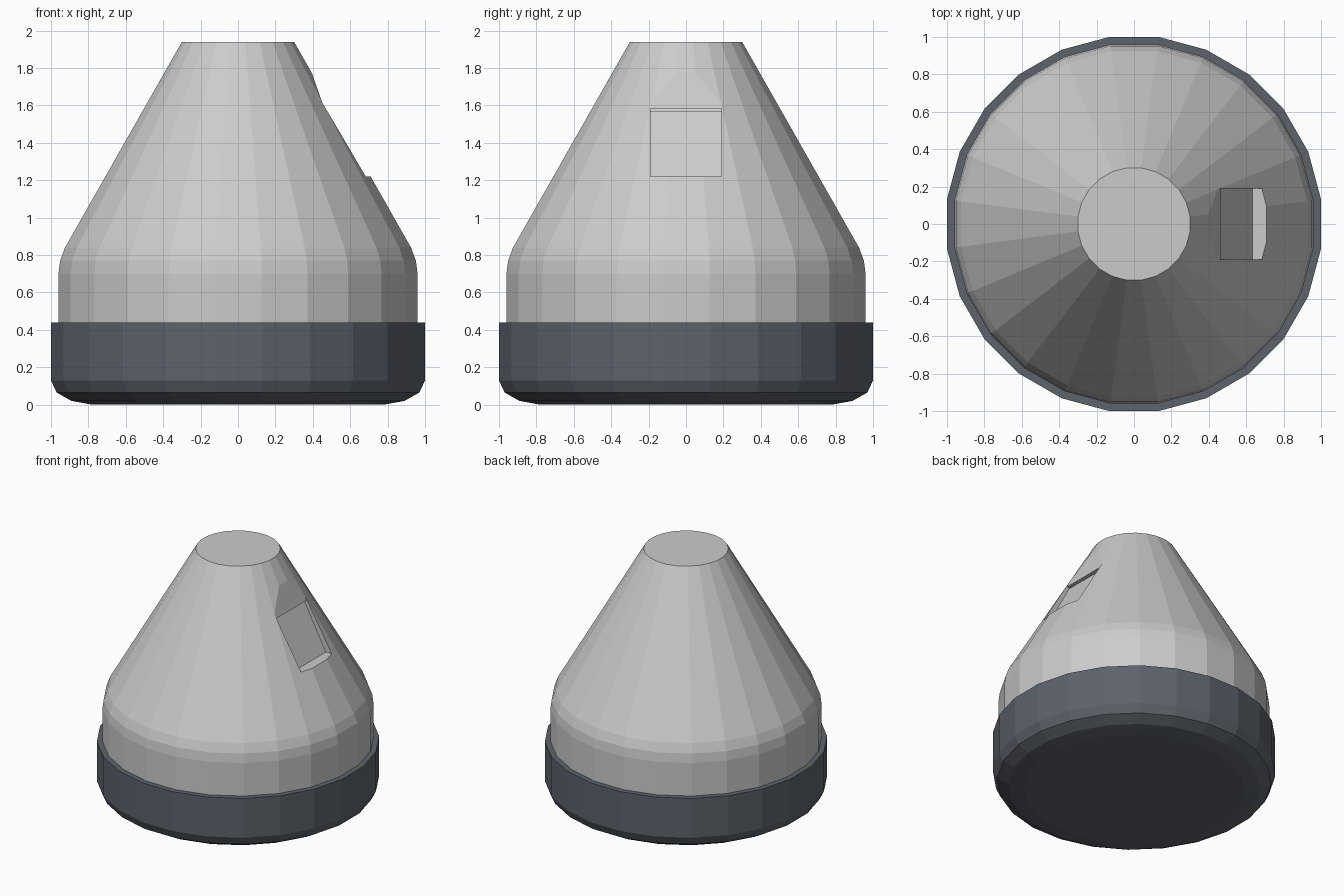
import bpy, bmesh, math

if "Cube" in bpy.data.objects:
    bpy.data.objects.remove(bpy.data.objects["Cube"])

SIDES = 24
FLAT = 1 / math.cos(math.pi / SIDES)  # flat-to-flat radius -> corner radius


def material(name, color):
    mat = bpy.data.materials.new(name)
    mat.diffuse_color = (*color, 1)
    mat.use_nodes = True
    mat.node_tree.nodes["Principled BSDF"].inputs["Base Color"].default_value = mat.diffuse_color
    return mat


def add_object(name, bm, *mats):
    bmesh.ops.recalc_face_normals(bm, faces=bm.faces[:])
    mesh = bpy.data.meshes.new(name)
    bm.to_mesh(mesh)
    bm.free()
    for m in mats:
        mesh.materials.append(m)
    ob = bpy.data.objects.new(name, mesh)
    bpy.context.collection.objects.link(ob)
    return ob


def turned(name, profile, *mats):
    """Closed 24-sided solid from (radius, height) points."""
    bm = bmesh.new()
    rings = []
    for r, z in profile:
        angles = [2 * math.pi * (i + 0.5) / SIDES for i in range(SIDES)]
        rings.append([bm.verts.new((r * FLAT * math.cos(a), r * FLAT * math.sin(a), z))
                      for a in angles])
    for lo, hi in zip(rings, rings[1:]):
        for i in range(SIDES):
            j = (i + 1) % SIDES
            bm.faces.new((lo[i], lo[j], hi[j], hi[i]))
    bm.faces.new(rings[0][::-1])
    bm.faces.new(rings[-1])
    return add_object(name, bm, *mats)


dark = material("dark_base", (0.11, 0.125, 0.15))
trim = material("trim_grey", (0.27, 0.27, 0.27))
grey = material("panel_grey", (0.8, 0.8, 0.8))

# Dark base with rounded lower edge
turned("base", [(0.78, 0), (0.89, 0.02), (0.97, 0.065), (1, 0.13), (1, 0.44)], dark)

# Conical body with rounded shoulder
body = turned("body", [(0.96, 0.42), (0.96, 0.70), (0.951, 0.77), (0.925, 0.84),
                       (0.888, 0.905), (0.30, 1.94)])

# Window notch cut into the +x side
W = 0.19
TOP, BOTTOM = (0.463, 1.58), (0.655, 1.22)
section = [(0.336, 1.94), TOP, (TOP[0] - 0.06, TOP[1]), (BOTTOM[0] - 0.06, BOTTOM[1]),
           (1.2, BOTTOM[1]), (1.2, 1.94)]
bm = bmesh.new()
face = bm.faces.new([bm.verts.new((x, -W, z)) for x, z in section])
ext = bmesh.ops.extrude_face_region(bm, geom=[face])
bmesh.ops.translate(bm, vec=(0, 2 * W, 0),
                    verts=[v for v in ext["geom"] if isinstance(v, bmesh.types.BMVert)])
cutter = add_object("notch_cutter", bm)
cutter.hide_render = True
cutter.hide_set(True)
mod = body.modifiers.new("notch", "BOOLEAN")
mod.operation = "DIFFERENCE"
mod.solver = "EXACT"
mod.object = cutter

# Window: thin dark frame with a slightly sunken panel
bm = bmesh.new()
corners = [(BOTTOM[0], -W, BOTTOM[1]), (BOTTOM[0], W, BOTTOM[1]),
           (TOP[0], W, TOP[1]), (TOP[0], -W, TOP[1])]
panel = bm.faces.new([bm.verts.new(c) for c in corners])
bm.normal_update()
bmesh.ops.inset_region(bm, faces=[panel], thickness=0.016)
bmesh.ops.inset_region(bm, faces=[panel], thickness=0.0005, depth=-0.02)
panel.material_index = 1
add_object("window", bm, trim, grey)
